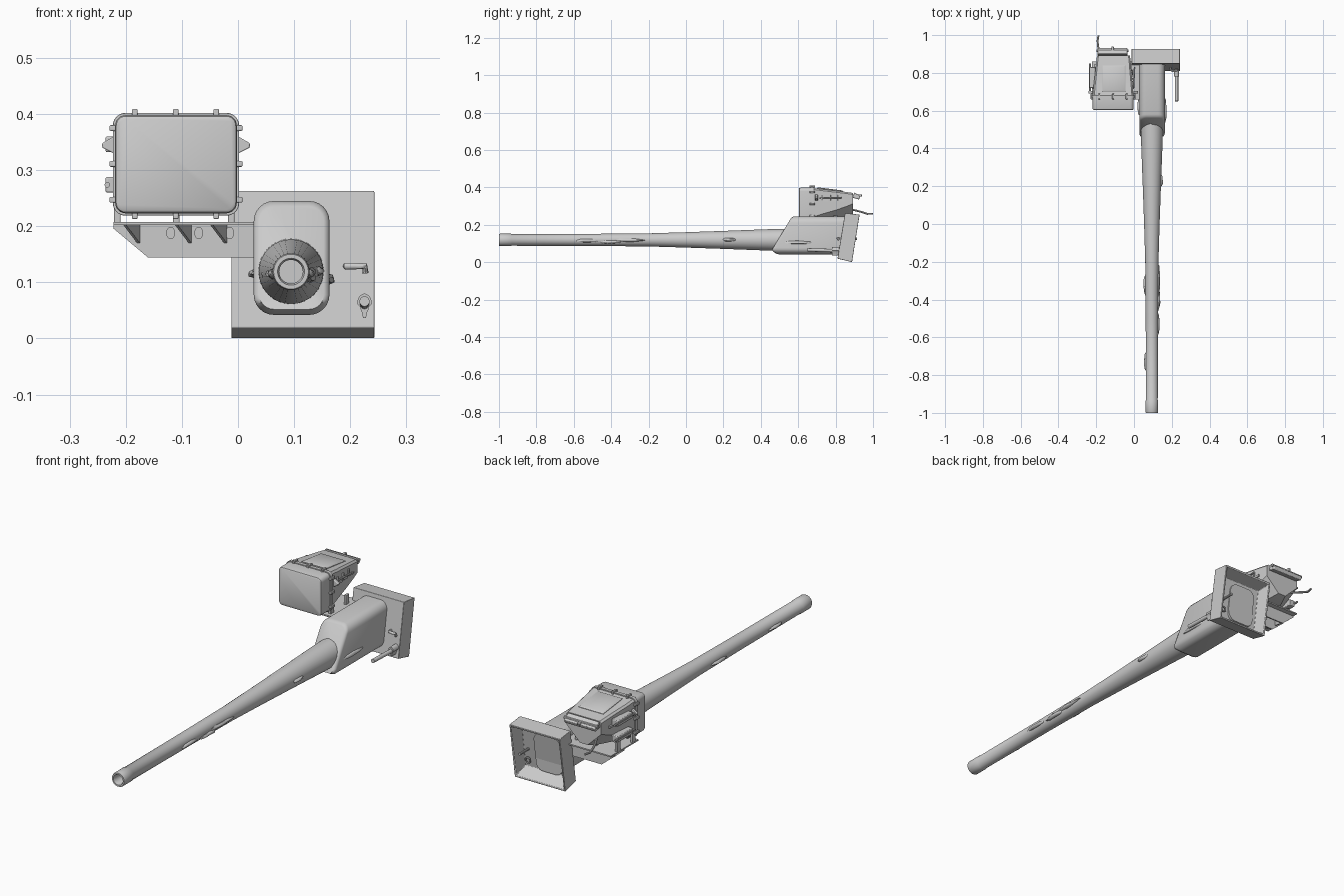
import bpy, bmesh, math, random
from mathutils import Vector, Matrix

if "Cube" in bpy.data.objects:
    bpy.data.objects.remove(bpy.data.objects["Cube"])

random.seed(4)
grey = bpy.data.materials.new("light_grey")
grey.diffuse_color = (0.6, 0.6, 0.6, 1)
grey.use_nodes = True
grey.node_tree.nodes["Principled BSDF"].inputs["Base Color"].default_value = grey.diffuse_color


def finish(name, bm, bevel=0, angle=35):
    bmesh.ops.recalc_face_normals(bm, faces=bm.faces)
    me = bpy.data.meshes.new(name)
    bm.to_mesh(me)
    bm.free()
    me.materials.append(grey)
    ob = bpy.data.objects.new(name, me)
    bpy.context.collection.objects.link(ob)
    bpy.ops.object.select_all(action='DESELECT')
    ob.select_set(True)
    bpy.context.view_layer.objects.active = ob
    if bevel:
        m = ob.modifiers.new("Bevel", 'BEVEL')
        m.width, m.segments = bevel, 2
    bpy.ops.object.shade_smooth_by_angle(angle=math.radians(angle))
    return ob


def loft(name, loops, bevel=0, angle=35):
    """Skin a chain of equal-length point loops and cap both ends."""
    bm = bmesh.new()
    rings = [[bm.verts.new(p) for p in lp] for lp in loops]
    n = len(rings[0])
    for a, b in zip(rings, rings[1:]):
        for i in range(n):
            j = (i + 1) % n
            bm.faces.new((a[i], a[j], b[j], b[i]))
    bm.faces.new(rings[0])
    bm.faces.new(rings[-1])
    return finish(name, bm, bevel, angle)


def box(name, x0, x1, y0, y1, z0, z1, bevel=0):
    return loft(name, [[(x0, y, z0), (x1, y, z0), (x1, y, z1), (x0, y, z1)]
                       for y in (y0, y1)], bevel)


def tube(name, pts, r, n=10):
    """Round bar following a path."""
    pts = [Vector(p) for p in pts]
    loops = []
    for i, p in enumerate(pts):
        d = (pts[min(i + 1, len(pts) - 1)] - pts[max(i - 1, 0)]).normalized()
        ref = Vector((0, 0, 1)) if abs(d.z) < 0.8 else Vector((1, 0, 0))
        u = d.cross(ref).normalized()
        v = d.cross(u)
        loops.append([p + r * (u * math.cos(2 * math.pi * k / n) + v * math.sin(2 * math.pi * k / n))
                      for k in range(n)])
    return loft(name, loops)


def rrect(x0, x1, z0, z1, r, seg=6):
    """Rounded rectangle as x, z pairs."""
    out = []
    for cx, cz, a in ((x1 - r, z1 - r, 0), (x0 + r, z1 - r, 90),
                      (x0 + r, z0 + r, 180), (x1 - r, z0 + r, 270)):
        for k in range(seg + 1):
            t = math.radians(a + 90 * k / seg)
            out.append((cx + r * math.cos(t), cz + r * math.sin(t)))
    return out


# Barrel with bore and muzzle collar
AX, AZ = 0.0945, 0.119
profile = [(-0.85, .021), (-0.992, .021), (-1, .024), (-1, .031), (-0.995, .033), (-0.935, .033),
           (-0.932, .0312), (-0.5, .0325), (-0.2, .035), (0, .041), (0.2, .048), (0.45, .0575), (0.6, .06)]
loft("barrel", [[(AX + r * math.cos(2 * math.pi * k / 32), y, AZ + r * math.sin(2 * math.pi * k / 32))
                 for k in range(32)] for y, r in profile])

# Ragged cloth scraps along the barrel and sleeve
for i, (x, y, z, l) in enumerate([(.052, .3, .115, .05), (.143, .23, .12, .04), (.061, -.32, .115, .06),
                                  (.064, -.73, .115, .05), (.127, -.3, .118, .09), (.127, -.53, .115, .06),
                                  (.129, -.40, .108, .06), (.162, .60, .105, .07), (.03, .62, .115, .05)]):
    bm = bmesh.new()
    bmesh.ops.create_icosphere(bm, subdivisions=2, radius=1)
    for v in bm.verts:
        v.co *= random.uniform(0.75, 1.15)
    bmesh.ops.transform(bm, verts=bm.verts, matrix=Matrix.Translation((x, y, z)) @
                        Matrix.Diagonal((.011, l, .009, 1)))
    finish("cloth_scrap_%d" % i, bm, 0, 60)

# Sleeve with slanted, softened front
S0, S1, SZ0, SZ1 = 0.028, 0.163, 0.042, 0.245


def slant(z):
    return 0.45 + (z - 0.05) * 0.6 + max(0, 0.065 - z) * 1.6


loops = [[(x, 0.85, z) for x, z in rrect(S0, S1, SZ0, SZ1, .036)]]
for inset, dy in ((0, .014), (.003, .005), (.010, 0)):
    loops.append([(x, slant(z) + dy, z) for x, z in
                  rrect(S0 + inset, S1 - inset, SZ0 + inset, SZ1 - inset, .036 - inset)])
loft("barrel_sleeve", loops, 0, 40)

# Tilted mounting plate, hollow at the rear


def pan(x0, x1, yb, zb, yt, zt):
    return [(x0, yb, zb), (x1, yb, zb), (x1, yt, zt), (x0, yt, zt)]


loft("mount_plate", [pan(-.012, .243, .81, .019, .85, .263), pan(-.012, .243, .888, 0, .928, .254),
                     pan(-.005, .236, .888, .008, .927, .246), pan(.008, .223, .837, .04, .866, .232)], .002)
loft("rear_panel", [[(x, .837 + (z - .04) * .151 + d, z) for x, z in rrect(.03, .165, .055, .218, .036)]
                    for d in (-.004, .005)])

# Peg with teardrop flange, hook and rear pin on the plate
tear = [(.2255 + .013 * math.sin(t) * (1 if math.cos(t) > -.2 else .65), .062 + .018 * math.cos(t)
         - (.008 if math.cos(t) < -.9 else 0)) for t in [2 * math.pi * k / 20 for k in range(20)]]
loft("peg_flange", [[(x, y, z) for x, z in tear] for y in (.78, .83)])
tube("peg", [(.2255, .65, .066), (.2255, .83, .060)], .009, 16)
tube("hook", [(.193, .83, .129), (.193, .815, .129), (.21, .81, .129), (.226, .812, .129),
              (.227, .815, .117)], .006)
tube("rear_pin", [(.2, .84, .125), (.2, .915, .125)], .006)
tube("rear_ring", [(.2 + .012 * math.cos(k * .6), .855, .075 + .012 * math.sin(k * .6)) for k in range(11)], .004, 8)

# Lamp housing: front lid
LX0, LX1, LZ0, LZ1 = -.22, -.001, .222, .399
loft("lamp_lid", [[(x, y, z) for x, z in rrect(LX0 + i, LX1 - i, LZ0 + i, LZ1 - i, .02 - i)]
                  for y, i in ((.603, .008), (.606, .003), (.612, .001), (.668, .001))])
loft("lamp_seam", [[(x, y, z) for x, z in rrect(LX0 - .003, LX1 + .003, LZ0 - .003, LZ1 + .003, .022)]
                   for y in (.666, .682)], .001)


# Lamp housing: body tapering to the back with chamfered underside
def section(y, x0, x1, z0, z1, w, h, t=.008):
    return [(x0, y, z0 + h), (x0, y, z1 - t), (x0 + t, y, z1), (x1 - t, y, z1),
            (x1, y, z1 - t), (x1, y, z0 + h), (x1 - w, y, z0), (x0 + w, y, z0)]


loft("lamp_body", [section(.68, -.218, -.003, .226, .397, .015, .015),
                   section(.73, -.214, -.007, .228, .390, .024, .030),
                   section(.80, -.206, -.013, .230, .382, .045, .048),
                   section(.85, -.201, -.017, .235, .376, .058, .060),
                   section(.892, -.196, -.021, .246, .370, .068, .066)], 0, 28)


# Raised hatch following the sloping roof
def roof(y):
    return .397 - (y - .68) * .125


loft("roof_hatch", [[(x0, y0, roof(y0) + d), (x1, y0, roof(y0) + d), (x1, y1, roof(y1) + d), (x0, y1, roof(y1) + d)]
                    for x0, x1, y0, y1, d in ((-.17, -.045, .70, .84, -.005), (-.17, -.045, .70, .84, .002),
                                              (-.163, -.052, .707, .833, .006))])

# Clips around the lid seam
for i, x in enumerate((-.184, -.111, -.039)):
    for side, z in (("top", .402), ("bottom", .220)):
        box("clip_%s_%d" % (side, i), x - .005, x + .005, .66, .69, z - .007, z + .007, .002)
for i, z in enumerate((.375, .311, .247)):
    for side, x in (("left", -.222), ("right", .001)):
        box("clip_%s_%d" % (side, i), x - .007, x + .007, .66, .69, z - .005, z + .005, .002)

# Pointed side lugs, grab rails and vent frames on both sides
for side, cx, s in (("left", -.218, -1), ("right", -.003, 1)):
    loft("lug_" + side, [[(cx, y, .328), (cx + s * .024, y, .340), (cx + s * .024, y, .348), (cx, y, .362)]
                         for y in (.69, .705)], .002)
    tube("grab_rail_" + side, [(cx, .715, .345), (cx + s * .006, .83, .345)], .004, 8)
    for k in range(3):
        y = .725 + .045 * k
        xc = cx - s * (y - .68) * .09
        box("rail_post_%s_%d" % (side, k), xc - .007, xc + .007, y - .004, y + .004, .330, .360, .001)
        box("vent_frame_%s_%d" % (side, k), xc - .004, xc + .004, y + .007, y + .033, .325, .335)

# Hinge blocks on the outer side
for i, z in enumerate((.346, .274)):
    box("hinge_block_%d" % i, -.236, -.205, .72, .83, z - .014, z + .014, .003)
    tube("hinge_pin_%d" % i, [(-.233, .70, z), (-.233, .85, z)], .005)

# Rear cover bar and trailing cable
loft("rear_bar", [[(x, .89, .345), (x, .925, .335), (x, .932, .352), (x, .90, .373)] for x in (-.192, -.035)], .003)
tube("bar_pin", [(-.198, .918, .357), (-.029, .918, .357)], .007)
box("bar_knob", -.12, -.107, .915, .94, .35, .363, .003)
tube("cable", [(-.16, .87, .285), (-.18, .91, .276), (-.19, .94, .268), (-.193, .97, .258), (-.188, .998, .259)], .005)

# Support bracket: shelf, tapered webs and angled ribs
box("bracket_shelf", -.222, .035, .66, .86, .202, .208)
for nm, y in (("rear", .83), ("middle", .76)):
    loft("bracket_web_" + nm, [[(-.222, yy, .203), (-.222, yy, .196), (-.16, yy, .144), (.035, yy, .144),
                                (.035, yy, .203)] for yy in (y, y + .006)])
for i, x in enumerate((-.16, -.068, -.005)):
    loft("bracket_rib_%d" % i, [[(xx - .045, .67, .203), (xx, .83, .203), (xx, .83, .144)]
                                for xx in (x, x + .005)])
for i, x in enumerate((-.12, -.07, -.015)):
    loft("bracket_eye_%d" % i, [[(x + .008 * math.cos(k * math.pi / 8), y, .188 + .011 * math.sin(k * math.pi / 8))
                                 for k in range(16)] for y in (.756, .762)])
for i, x in enumerate((-.215, -.11, -.012)):
    for j, y in enumerate((.69, .80)):
        box("lamp_foot_%d_%d" % (i, j), x - .006, x + .006, y - .012, y + .012, .205, .25, .002)
